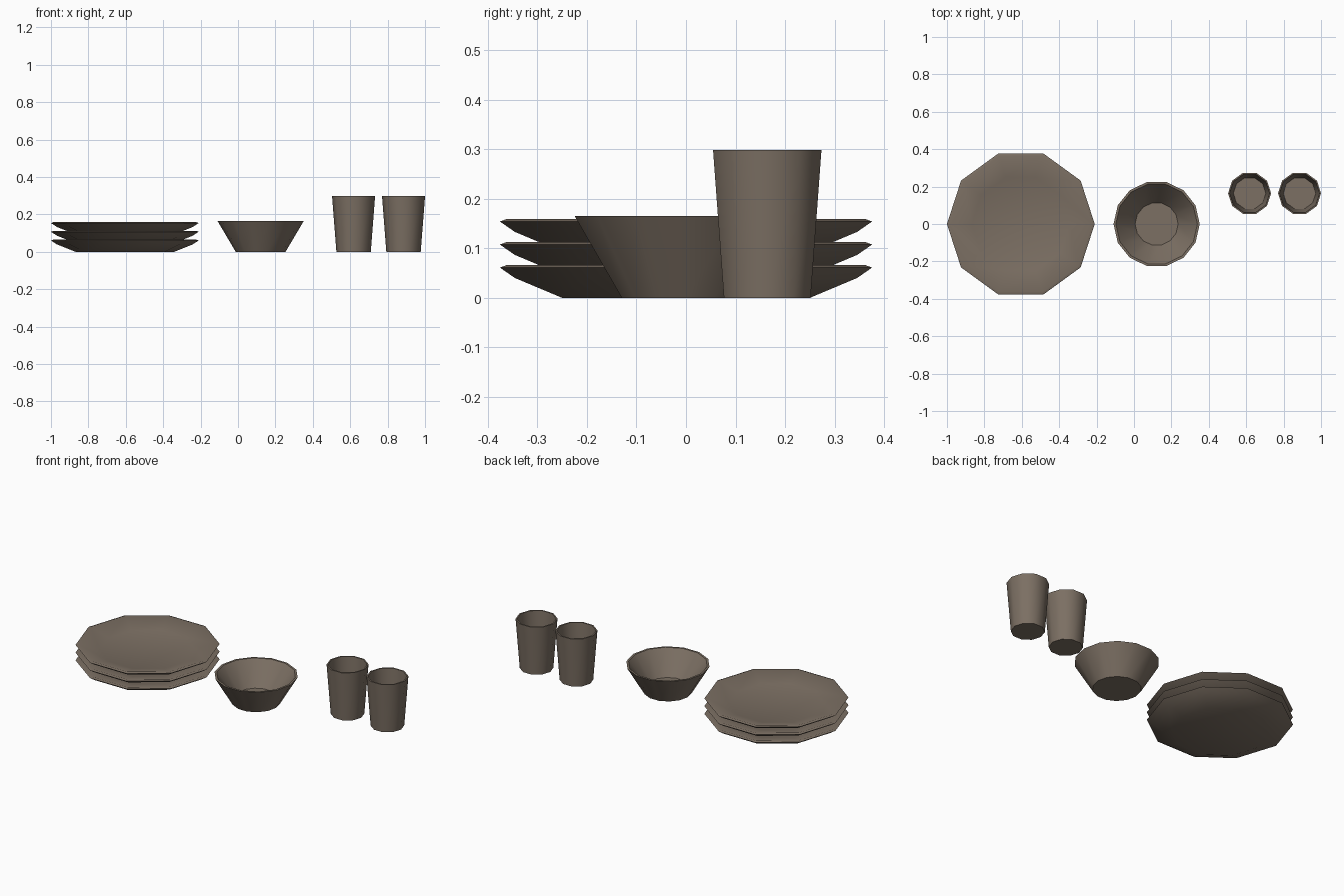
import bpy, bmesh, math

if "Cube" in bpy.data.objects:
    bpy.data.objects.remove(bpy.data.objects["Cube"])

clay = bpy.data.materials.new("brown_stoneware")
clay.diffuse_color = (0.20, 0.16, 0.125, 1)
clay.use_nodes = True
clay.node_tree.nodes["Principled BSDF"].inputs["Base Color"].default_value = clay.diffuse_color


def lathe(name, profile, sides, location):
    """Spin an (radius, height) profile, closing both ends with flat discs."""
    bm = bmesh.new()
    rings = []
    for r, z in profile:
        rings.append([bm.verts.new((r * math.cos(2 * math.pi * i / sides),
                                    r * math.sin(2 * math.pi * i / sides), z))
                      for i in range(sides)])
    for a, b in zip(rings, rings[1:]):
        for i in range(sides):
            j = (i + 1) % sides
            bm.faces.new((a[i], a[j], b[j], b[i]))
    bm.faces.new(rings[0][::-1])
    bm.faces.new(rings[-1])
    bmesh.ops.recalc_face_normals(bm, faces=bm.faces)
    mesh = bpy.data.meshes.new(name)
    bm.to_mesh(mesh)
    bm.free()
    mesh.materials.append(clay)
    obj = bpy.data.objects.new(name, mesh)
    obj.location = location
    bpy.context.collection.objects.link(obj)
    bpy.ops.object.select_all(action='DESELECT')
    obj.select_set(True)
    bpy.context.view_layer.objects.active = obj
    bpy.ops.object.shade_smooth_by_angle(angle=math.radians(40))
    return obj


# Stack of three shallow ten-sided plates
plate = [(0.263, 0), (0.363, 0.04), (0.395, 0.061), (0.381, 0.066), (0.262, 0.03)]
for k in range(3):
    lathe(f"plate_{k + 1}", plate, 10, (-0.605, 0, 0.0465 * k))

# Flared bowl
bowl = [(0.133, 0), (0.2305, 0.165), (0.218, 0.165), (0.115, 0.03)]
lathe("bowl", bowl, 14, (0.121, 0, 0))

# Pair of tapered cups
cup = [(0.092, 0), (0.115, 0.298), (0.107, 0.298), (0.087, 0.02)]
for k, x in enumerate((0.618, 0.885)):
    lathe(f"cup_{k + 1}", cup, 10, (x, 0.164, 0))
